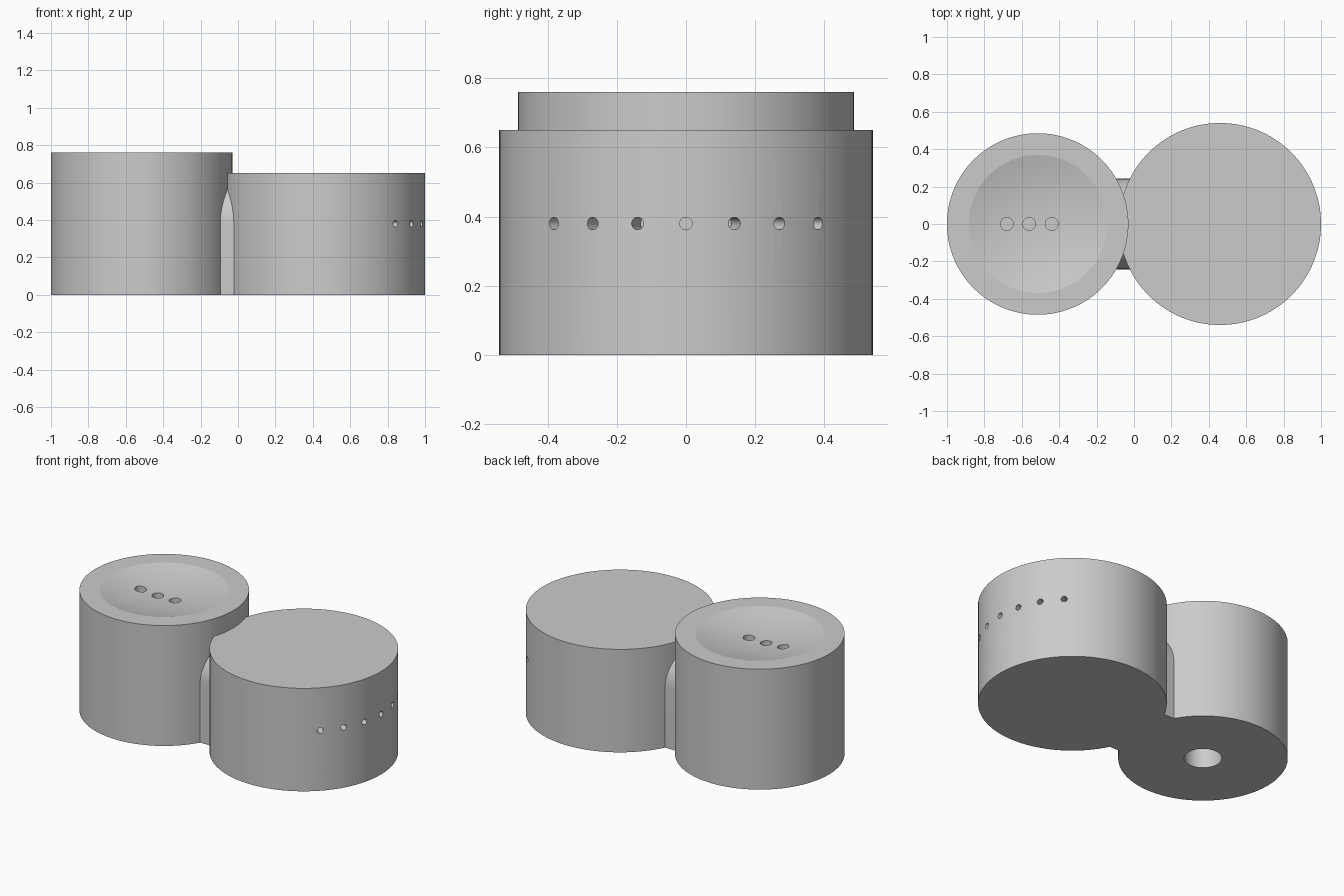
import bpy, bmesh, math
from mathutils import Matrix, Vector

cube = bpy.data.objects.get("Cube")
if cube:
    bpy.data.objects.remove(cube, do_unlink=True)

grey = bpy.data.materials.new("plain_grey")
grey.use_nodes = True
colour = (0.6, 0.6, 0.6, 1)
grey.diffuse_color = colour
grey.node_tree.nodes["Principled BSDF"].inputs["Base Color"].default_value = colour


def make_object(name, bm):
    bmesh.ops.recalc_face_normals(bm, faces=bm.faces)
    mesh = bpy.data.meshes.new(name)
    bm.to_mesh(mesh)
    bm.free()
    mesh.materials.append(grey)
    obj = bpy.data.objects.new(name, mesh)
    bpy.context.collection.objects.link(obj)
    return obj


def cylinder(name, start, end, radius, sides):
    """Closed cylinder running between two points."""
    a, b = Vector(start), Vector(end)
    turn = (b - a).to_track_quat('Z', 'Y').to_matrix().to_4x4()
    bm = bmesh.new()
    bmesh.ops.create_cone(bm, cap_ends=True, segments=sides, radius1=radius, radius2=radius,
                          depth=(b - a).length, matrix=Matrix.Translation((a + b) / 2) @ turn)
    return make_object(name, bm)


def cut(obj, cutter):
    """Subtract a cutter, then discard it."""
    mod = obj.modifiers.new("cut", 'BOOLEAN')
    mod.operation, mod.solver, mod.object = 'DIFFERENCE', 'EXACT', cutter
    mesh = bpy.data.meshes.new_from_object(
        obj.evaluated_get(bpy.context.evaluated_depsgraph_get()))
    obj.modifiers.clear()
    obj.data = mesh
    bpy.data.objects.remove(cutter, do_unlink=True)


def lens(name, centre, radius, depth, sides=32, rings=8):
    """Shallow spherical bowl with a lid above its rim."""
    ball = (radius ** 2 + depth ** 2) / (2 * depth)
    sweep = math.asin(radius / ball)
    profile = [(ball * math.sin(sweep * i / rings), ball - depth - ball * math.cos(sweep * i / rings))
               for i in range(rings + 1)] + [(radius, depth), (0, depth)]
    bm = bmesh.new()
    points = [bm.verts.new((r, 0, z)) for r, z in profile]
    edges = [bm.edges.new(pair) for pair in zip(points, points[1:])]
    bmesh.ops.spin(bm, geom=points + edges, cent=(0, 0, 0), axis=(0, 0, 1),
                   angle=math.tau, steps=sides)
    bmesh.ops.remove_doubles(bm, verts=bm.verts, dist=1e-5)
    bmesh.ops.translate(bm, verts=bm.verts, vec=centre)
    return make_object(name, bm)


# Tall drum with a dished top
tall_x, tall_top = -0.515, 0.76
tall_drum = cylinder("tall_drum", (tall_x, 0, 0), (tall_x, 0, tall_top), 0.485, 128)
cut(tall_drum, lens("dish_cutter", (tall_x, 0, tall_top), 0.37, 0.05))

# Three finger holes in the dish, and the socket underneath
for x in (-0.68, -0.56, -0.44):
    cut(tall_drum, cylinder("hole_cutter", (x, 0, 0.64), (x, 0, 0.9), 0.034, 48))
cut(tall_drum, cylinder("socket_cutter", (tall_x, 0, -0.1), (tall_x, 0, 0.2), 0.108, 64))

# Wide drum with a fan of radial holes round its outer side
wide_x, wide_radius = 0.46, 0.54
wide_drum = cylinder("wide_drum", (wide_x, 0, 0), (wide_x, 0, 0.65), wide_radius, 128)
for step in range(-3, 4):
    angle = math.radians(15 * step)
    ends = [(wide_x + r * math.cos(angle), r * math.sin(angle), 0.38)
            for r in (wide_radius - 0.1, wide_radius + 0.1)]
    cut(wide_drum, cylinder("vent_cutter", *ends, 0.018, 48))

# Arched bridge joining the drums
half, spring, arc_steps = 0.242, 0.38, 40
outline = [(-half, 0), (half, 0)] + [
    (half * math.cos(math.pi * i / arc_steps), spring + half * math.sin(math.pi * i / arc_steps))
    for i in range(arc_steps + 1)]
bm = bmesh.new()
face = bm.faces.new([bm.verts.new((-0.2, y, z)) for y, z in outline])
extruded = bmesh.ops.extrude_face_region(bm, geom=[face])["geom"]
bmesh.ops.translate(bm, vec=(0.28, 0, 0),
                    verts=[v for v in extruded if isinstance(v, bmesh.types.BMVert)])
bridge = make_object("arched_bridge", bm)

# Smooth the round walls while keeping crisp rims
bpy.ops.object.select_all(action='DESELECT')
for obj in (tall_drum, wide_drum, bridge):
    obj.select_set(True)
bpy.context.view_layer.objects.active = tall_drum
bpy.ops.object.shade_smooth_by_angle(angle=math.radians(10))
